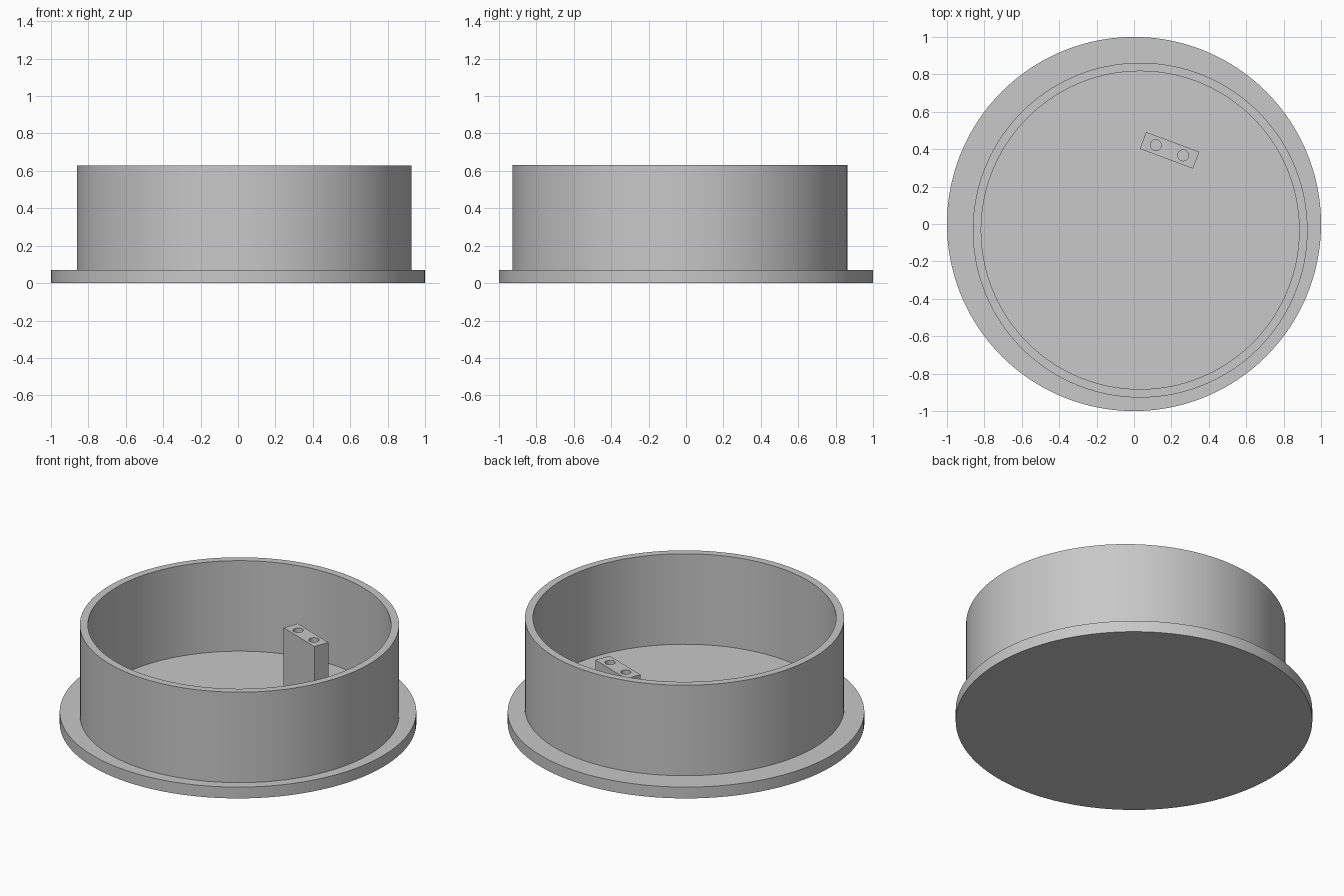
import bpy, math
from mathutils import Vector, Matrix

cube = bpy.data.objects.get("Cube")
if cube:
    bpy.data.objects.remove(cube, do_unlink=True)

SIDES = 160
FLANGE_TOP = 0.07
RIM_TOP = 0.63
POST_TOP = 0.445

grey = bpy.data.materials.new("plain grey")
grey.use_nodes = True
grey.diffuse_color = (0.58, 0.58, 0.58, 1)
grey.node_tree.nodes["Principled BSDF"].inputs["Base Color"].default_value = grey.diffuse_color


def finish(obj, name):
    """Name the part, colour it and smooth its curved faces."""
    obj.name = obj.data.name = name
    obj.data.materials.clear()
    obj.data.materials.append(grey)
    bpy.ops.object.select_all(action='DESELECT')
    obj.select_set(True)
    bpy.context.view_layer.objects.active = obj
    bpy.ops.object.shade_smooth_by_angle(angle=math.radians(30))


def cylinder(x, y, radius, bottom, top, sides=SIDES):
    bpy.ops.mesh.primitive_cylinder_add(
        vertices=sides, radius=radius, depth=top - bottom,
        location=(x, y, (bottom + top) / 2))
    return bpy.context.object


def cut(obj, cutter):
    """Subtract the cutter from the part, then discard it."""
    mod = obj.modifiers.new("cut", 'BOOLEAN')
    mod.operation = 'DIFFERENCE'
    mod.solver = 'EXACT'
    mod.object = cutter
    bpy.context.view_layer.objects.active = obj
    bpy.ops.object.modifier_apply(modifier=mod.name)
    bpy.data.objects.remove(cutter, do_unlink=True)


# Base flange, its top also forms the floor of the cup
finish(cylinder(0, 0, 1.0, 0, FLANGE_TOP), "base_flange")

# Slightly off-centre ring wall, swept from a rectangular section
outer, inner = 0.895, 0.85
section = [(outer, FLANGE_TOP - 0.02), (outer, RIM_TOP),
           (inner, RIM_TOP), (inner, FLANGE_TOP - 0.02)]
verts, faces = [], []
for i in range(SIDES):
    a = math.tau * i / SIDES
    verts += [(r * math.cos(a), r * math.sin(a), z) for r, z in section]
    j = (i + 1) % SIDES
    for k in range(4):
        n = (k + 1) % 4
        faces.append((4 * i + k, 4 * j + k, 4 * j + n, 4 * i + n))
mesh = bpy.data.meshes.new("ring_wall")
mesh.from_pydata(verts, [], faces)
wall = bpy.data.objects.new("ring_wall", mesh)
wall.location = (0.033, -0.033, 0)
bpy.context.collection.objects.link(wall)
finish(wall, "ring_wall")

# Turned mounting post with two screw holes in its top
angle = math.radians(-20.5)
centre = Vector((0.19, 0.394, 0))
bottom = FLANGE_TOP - 0.02
bpy.ops.mesh.primitive_cube_add(size=1)
post = bpy.context.object
post.data.transform(Matrix.Diagonal((0.303, 0.096, POST_TOP - bottom, 1)))
post.location = centre + Vector((0, 0, (POST_TOP + bottom) / 2))
post.rotation_euler.z = angle
for side in (-1, 1):
    spot = centre + Matrix.Rotation(angle, 3, 'Z') @ Vector((side * 0.078, 0, 0))
    cut(post, cylinder(spot.x, spot.y, 0.029, 0.2, POST_TOP + 0.05, 32))
finish(post, "mounting_post")
